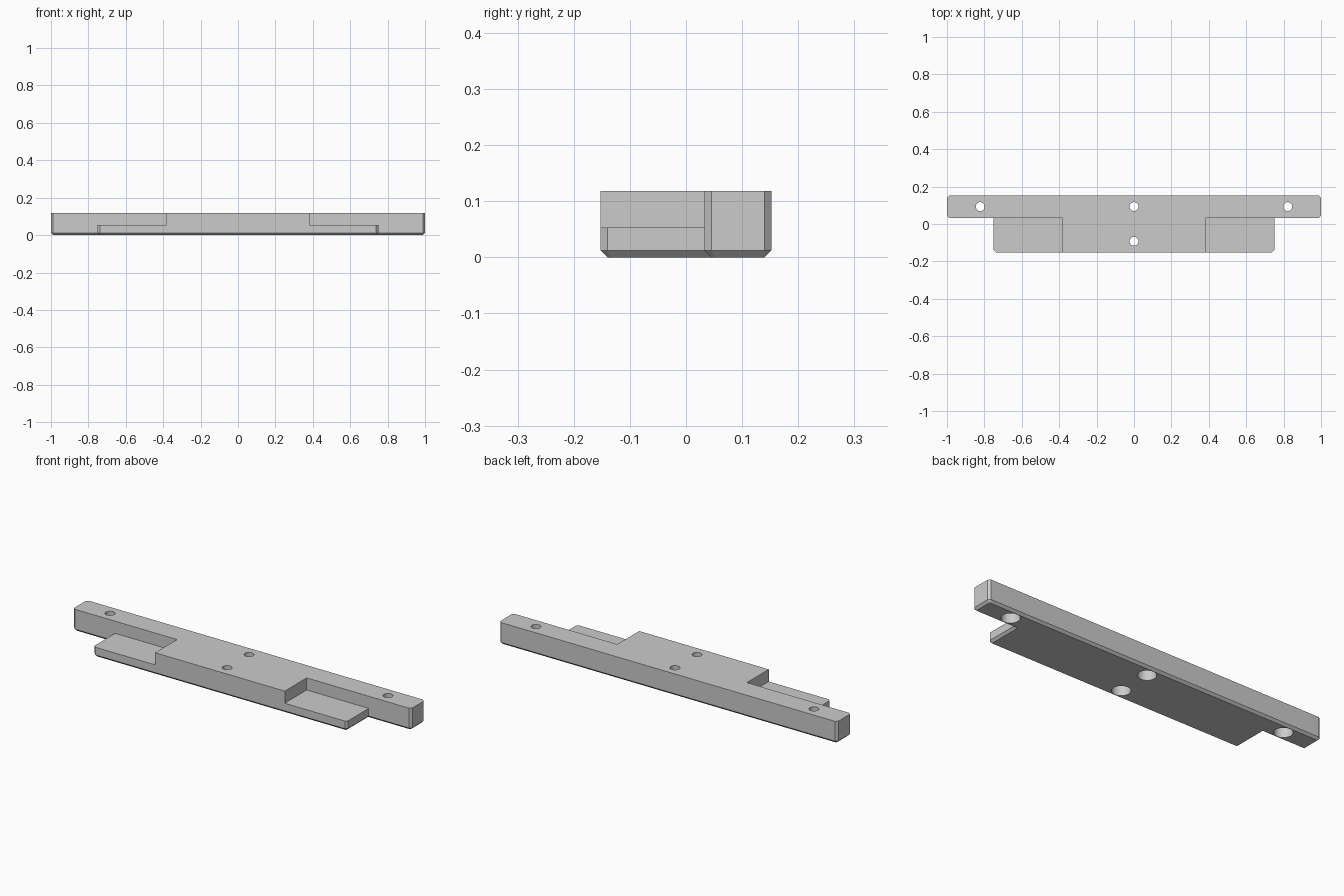
import bpy
import bmesh

cube = bpy.data.objects.get("Cube")
if cube:
    bpy.data.objects.remove(cube, do_unlink=True)

HEIGHT, CHAMFER = 0.118, 0.012
BACK, STEP, FRONT = 0.152, 0.033, -0.152
BAR_X, PLATE_X, BLOCK_X = 1.0, 0.75, 0.383
SHELF_Z = 0.053

grey = bpy.data.materials.new("light grey")
grey.use_nodes = True
colour = (0.6, 0.6, 0.6, 1)
grey.diffuse_color = colour
grey.node_tree.nodes["Principled BSDF"].inputs["Base Color"].default_value = colour


def outline(inset):
    """T-shaped outline with chamfered outer corners, moved inwards by inset."""
    c = CHAMFER - inset * (2 - 2 ** 0.5)
    px, bx = PLATE_X - inset, BAR_X - inset
    front, step, back = FRONT + inset, STEP + inset, BACK - inset
    half = [(px - c, front), (px, front + c), (px, step), (bx - c, step),
            (bx, step + c), (bx, back - c), (bx - c, back)]
    return half + [(-x, y) for x, y in reversed(half)]


# Body: stacked outlines with a chamfer along the bottom
bm = bmesh.new()
rings = [[bm.verts.new((x, y, z)) for x, y in outline(inset)]
         for z, inset in ((0, CHAMFER), (CHAMFER, 0), (HEIGHT, 0))]
for low, high in zip(rings, rings[1:]):
    for i in range(len(low)):
        j = (i + 1) % len(low)
        bm.faces.new((low[i], low[j], high[j], high[i]))
bm.faces.new(reversed(rings[0]))
bm.faces.new(rings[-1])
bmesh.ops.recalc_face_normals(bm, faces=bm.faces)
mesh = bpy.data.meshes.new("mounting_bar")
bm.to_mesh(mesh)
bm.free()
mesh.materials.append(grey)
body = bpy.data.objects.new("mounting_bar", mesh)
bpy.context.collection.objects.link(body)


def cut(cutter):
    """Subtract the cutter from the body and discard it."""
    cutter.hide_render = True
    cutter.data.materials.append(grey)
    mod = body.modifiers.new("cut", 'BOOLEAN')
    mod.operation, mod.solver, mod.object = 'DIFFERENCE', 'EXACT', cutter
    bpy.context.view_layer.objects.active = body
    bpy.ops.object.modifier_apply(modifier=mod.name)
    bpy.data.objects.remove(cutter, do_unlink=True)


def cut_cylinder(x, y, radius, low, high):
    bpy.ops.mesh.primitive_cylinder_add(vertices=48, radius=radius, depth=high - low,
                                        location=(x, y, (low + high) / 2))
    cut(bpy.context.object)


# Lowered shelves on both sides of the central block
for side in (-1, 1):
    x0, x1, y0, z1 = BLOCK_X, 0.9, -0.3, 0.3
    bpy.ops.mesh.primitive_cube_add(
        size=1, location=(side * (x0 + x1) / 2, (y0 + STEP) / 2, (SHELF_Z + z1) / 2))
    box = bpy.context.object
    box.scale = (x1 - x0, STEP - y0, z1 - SHELF_Z)
    bpy.context.view_layer.update()
    cut(box)

# Screw holes, counterbored from below
for x, y in ((-0.822, 0.093), (0, 0.093), (0.822, 0.093), (0, -0.092)):
    cut_cylinder(x, y, 0.024, -0.1, 0.2)
    cut_cylinder(x, y, 0.045, -0.1, 0.07)

bpy.ops.object.select_all(action='DESELECT')
body.select_set(True)
bpy.context.view_layer.objects.active = body
bpy.ops.object.shade_smooth_by_angle(angle=0.5)
